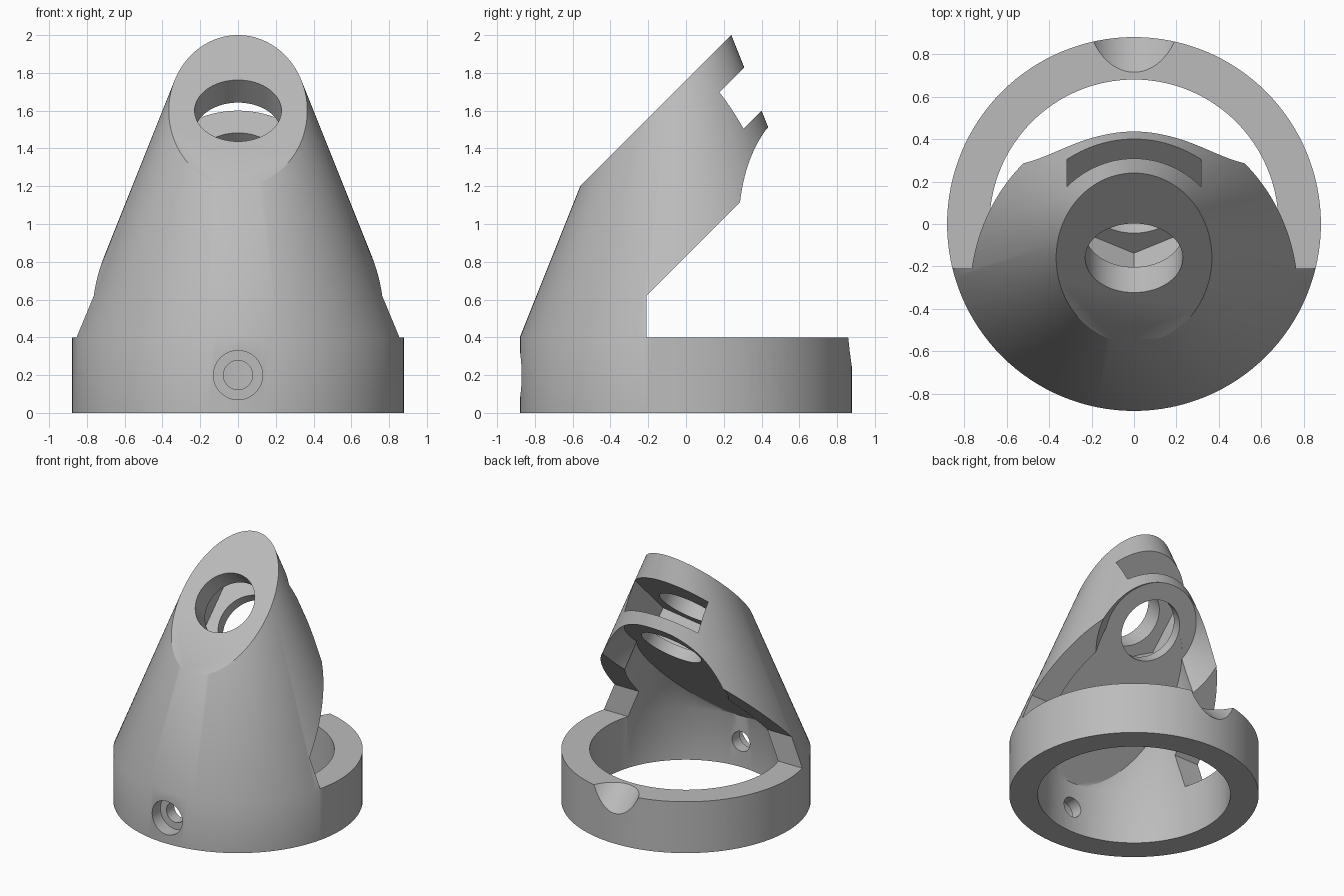
import bpy, bmesh
from math import radians, sqrt, pi
from mathutils import Matrix, Vector

cube = bpy.data.objects.get("Cube")
if cube:
    bpy.data.objects.remove(cube)

grey = bpy.data.materials.new("plain grey")
grey.use_nodes = True
colour = (0.5, 0.5, 0.5, 1)
grey.diffuse_color = colour
grey.node_tree.nodes["Principled BSDF"].inputs["Base Color"].default_value = colour

# Tilted frame: x across, u up the slanted face, n out of the slanted face
H = 1 / sqrt(2)
TILT = Matrix(((1, 0, 0, 0), (0, H, -H, 0), (0, H, H, 0), (0, 0, 0, 1)))
AXIS_U = 1.018


def finish(bm, name):
    bmesh.ops.recalc_face_normals(bm, faces=bm.faces)
    mesh = bpy.data.meshes.new(name)
    bm.to_mesh(mesh)
    bm.free()
    mesh.materials.append(grey)
    obj = bpy.data.objects.new(name, mesh)
    bpy.context.collection.objects.link(obj)
    return obj


def lathe(profile, segments=128):
    """Solid of revolution about z; the profile starts and ends on the axis."""
    bm = bmesh.new()
    verts = [bm.verts.new((r, 0, z)) for r, z in profile]
    edges = [bm.edges.new(pair) for pair in zip(verts, verts[1:])]
    bmesh.ops.spin(bm, geom=verts + edges, axis=(0, 0, 1), cent=(0, 0, 0),
                   angle=2 * pi, steps=segments, use_duplicate=False)
    bmesh.ops.remove_doubles(bm, verts=bm.verts, dist=1e-5)
    return bm


def prism(name, points, matrix, low, high):
    """Polygon in the matrix's xy plane, extruded along its z."""
    bm = bmesh.new()
    face = bm.faces.new([bm.verts.new((a, b, low)) for a, b in points])
    made = bmesh.ops.extrude_face_region(bm, geom=[face])["geom"]
    tops = [v for v in made if isinstance(v, bmesh.types.BMVert)]
    bmesh.ops.translate(bm, verts=tops, vec=(0, 0, high - low))
    bm.transform(matrix)
    return finish(bm, name)


def cone(name, matrix, r_low, r_high, low, high, segments=64):
    bm = bmesh.new()
    bmesh.ops.create_cone(bm, cap_ends=True, segments=segments, radius1=r_low,
                          radius2=r_high, depth=high - low)
    bm.transform(matrix @ Matrix.Translation((0, 0, (low + high) / 2)))
    return finish(bm, name)


# Ring and cone in one solid
body = finish(lathe([(0, 0), (0.88, 0), (0.88, 0.4), (0.2, 2.1), (0, 2.1)]), "tilted_holder")

cutters = []
SIDE = Matrix(((0, 0, 1, 0), (1, 0, 0, 0), (0, 1, 0, 0), (0, 0, 0, 1)))

# Slanted front face, and the open space behind the body
cutters.append(prism("front_cut", [(-3, -1.24), (2, 3.76), (-3, 3.76)], SIDE, -2, 2))
cutters.append(prism("back_cut", [(-0.21, 0.4), (2, 0.4), (2, 2.83), (-0.21, 0.62)],
                     SIDE, -2, 2))

# Ring bore with a tapered hollow, stopped by the slanted plate
bm = lathe([(0, -0.1), (0.68, -0.1), (0.68, 0.4), (0.1, 1.85), (0, 1.85)])
cut = bmesh.ops.bisect_plane(bm, geom=bm.verts[:] + bm.edges[:] + bm.faces[:],
                             plane_co=Vector((0, 0, 1.078)),
                             plane_no=Vector((0, -1, 1)), clear_outer=True)
rim = [e for e in cut["geom_cut"] if isinstance(e, bmesh.types.BMEdge)]
bmesh.ops.contextual_create(bm, geom=rim)
cutters.append(finish(bm, "bore"))

# Flared recess, through hole and nut slot on the tilted axis
axis = TILT @ Matrix.Translation((0, AXIS_U, 0))
cutters.append(cone("flare", axis, 0.53, 0.362, 0.577, 0.761, 96))
cutters.append(cone("through_hole", axis, 0.23, 0.23, -1.5, 2))
half, point = 0.315, 0.364
cutters.append(prism("nut_slot", [(0, -point), (half, -point / 2), (half, 1.2),
                                  (-half, 1.2), (-half, -point / 2)], axis, 0.8485, 1.075))

# Three counterbored screw holes around the ring
for angle in (-90, 30, 150):
    out = (Matrix.Translation((0, 0, 0.2)) @ Matrix.Rotation(radians(angle), 4, "Z")
           @ Matrix.Rotation(pi / 2, 4, "Y"))
    cutters.append(cone("screw_hole", out, 0.077, 0.077, 0.5, 1, 40))
    cutters.append(cone("counterbore", out, 0.13, 0.13, 0.77, 1, 48))

bpy.context.view_layer.objects.active = body
for cutter in cutters:
    cutter.hide_render = True
    mod = body.modifiers.new("cut", "BOOLEAN")
    mod.operation = "DIFFERENCE"
    mod.solver = "EXACT"
    mod.object = cutter
    bpy.ops.object.modifier_apply(modifier=mod.name)
    bpy.data.objects.remove(cutter)

for obj in bpy.context.selected_objects:
    obj.select_set(False)
body.select_set(True)
bpy.ops.object.shade_smooth_by_angle(angle=radians(25))
